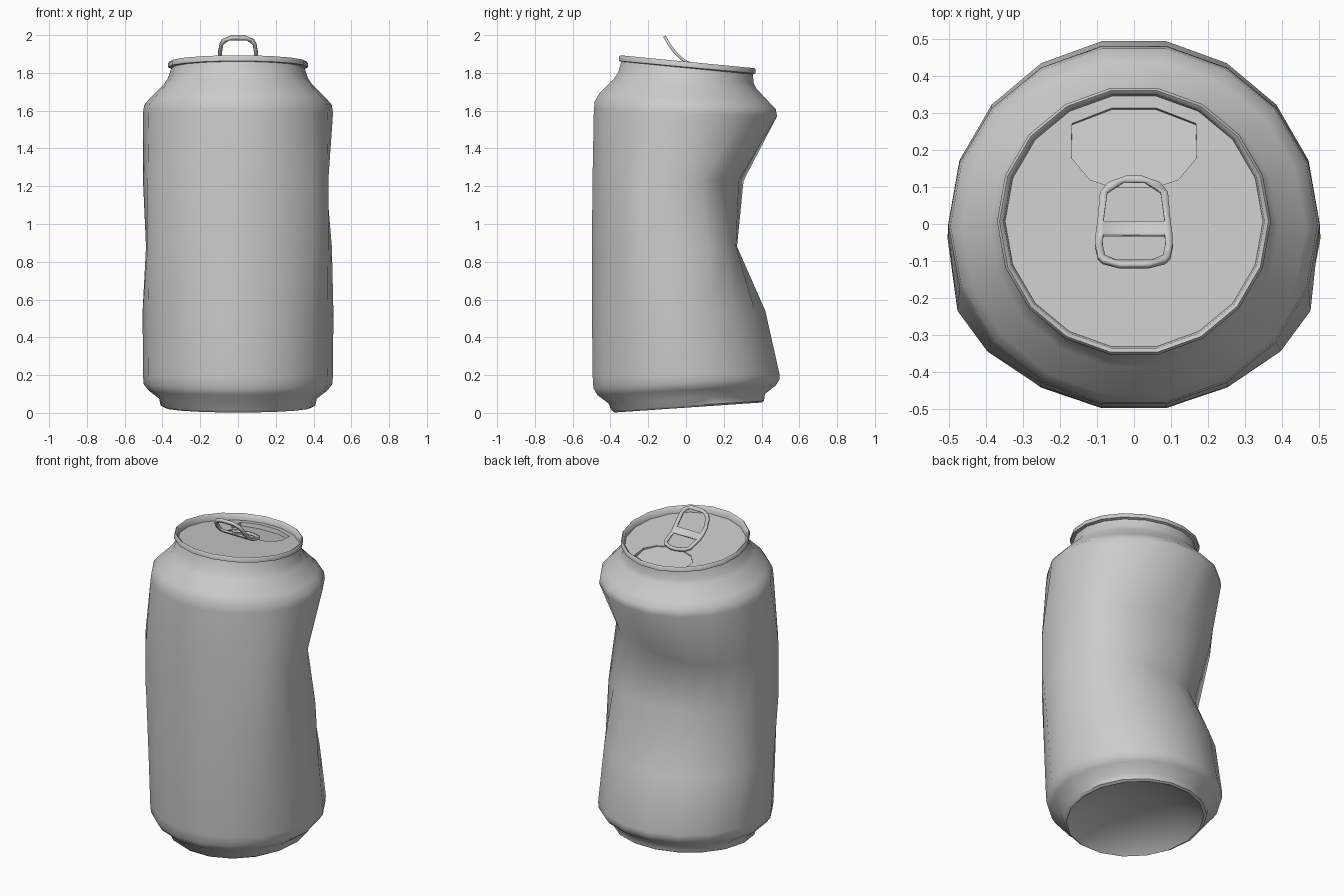
import bpy
import bmesh
from math import cos, sin, radians

if "Cube" in bpy.data.objects:
    bpy.data.objects.remove(bpy.data.objects["Cube"])

SIDES = 18


def finish(name, bm, angle):
    bmesh.ops.recalc_face_normals(bm, faces=bm.faces)
    mesh = bpy.data.meshes.new(name)
    bm.to_mesh(mesh)
    bm.free()
    obj = bpy.data.objects.new(name, mesh)
    bpy.context.collection.objects.link(obj)
    bpy.ops.object.select_all(action='DESELECT')
    obj.select_set(True)
    bpy.context.view_layer.objects.active = obj
    bpy.ops.object.shade_smooth_by_angle(angle=radians(angle))
    return obj


def ring(yl, zl, yr, zr, rx):
    """Tilted ring running from its front point (yl, zl) to its back point (yr, zr)."""
    pts = []
    for i in range(SIDES):
        a = radians(360 / SIDES * i)
        t = 0.5 + 0.5 * sin(a) / sin(radians(80))
        pts.append((rx * cos(a), yl + (yr - yl) * t, zl + (zr - zl) * t))
    return pts


def dented(z, yl, back):
    """Ring with a crushed back half (listed from +x round to -x) and bulging front."""
    front = [(.478, -.235), (.397, -.345), (.255, -.44), (.09, yl)]
    front = [(-x, y) for x, y in front] + front[::-1]
    return [(x, y, z) for x, y in back + front]


# Crushed cross-sections: the crease runs from upper right to lower left
dent_low = [(.497, -.03), (.455, .12), (.36, .21), (.22, .265), (.08, .27),
            (-.09, .25), (-.23, .20), (-.34, .13), (-.43, .05), (-.487, -.04)]
dent_high = [(.467, -.035), (.43, .08), (.34, .17), (.22, .235), (.08, .28),
             (-.09, .305), (-.245, .30), (-.37, .24), (-.465, .12), (-.503, -.03)]

# Can body: underside dome, foot, wall, shoulder, neck and rolled rim
rings = [
    ring(-.13, .115, .15, .133, .14),
    ring(-.27, .075, .29, .11, .28),
    ring(-.36, .02, .38, .066, .37),
    ring(-.38, .002, .40, .055, .39),
    ring(-.395, .015, .413, .063, .41),
    ring(-.41, .05, .418, .10, .417),
    ring(-.47, .095, .475, .145, .475),
    ring(-.490, .13, .494, .175, .499),
    ring(-.494, .19, .495, .205, .503),
    ring(-.498, .54, .42, .54, .505),
    dented(.88, -.498, dent_low),
    dented(1.23, -.495, dent_high),
    ring(-.488, 1.60, .482, 1.57, .503),
    ring(-.483, 1.65, .475, 1.61, .497),
    ring(-.46, 1.69, .44, 1.645, .465),
    ring(-.385, 1.765, .37, 1.72, .39),
    ring(-.36, 1.80, .358, 1.745, .37),
    ring(-.342, 1.86, .354, 1.792, .352),
    ring(-.354, 1.863, .368, 1.797, .371),
    ring(-.354, 1.885, .368, 1.818, .371),
    ring(-.347, 1.893, .361, 1.825, .364),
    ring(-.336, 1.885, .350, 1.817, .353),
    ring(-.332, 1.852, .346, 1.787, .349),
]
bm = bmesh.new()
loops = [[bm.verts.new(p) for p in r] for r in rings]
for a, b in zip(loops, loops[1:]):
    for i in range(SIDES):
        j = (i + 1) % SIDES
        bm.faces.new((a[i], a[j], b[j], b[i]))
centre = bm.verts.new((0, .01, .135))
for i in range(SIDES):
    bm.faces.new((loops[0][(i + 1) % SIDES], loops[0][i], centre))
finish("can_body", bm, 50)


# Lid panel with the mouth opening
def panel_z(y):
    return 1.8205 - 0.096 * y


half = [(.06, .314), (.168, .272), (.17, .18), (.12, .12), (.06, .10)]
mouth = half + [(-x, y) for x, y in reversed(half)]


def closed_loop(bm, pts):
    vs = [bm.verts.new(p) for p in pts]
    return vs, [bm.edges.new((vs[i], vs[i - 1])) for i in range(len(vs))]


bm = bmesh.new()
_, outer = closed_loop(bm, rings[-1])
hole, inner = closed_loop(bm, [(x, y, panel_z(y)) for x, y in mouth])
bmesh.ops.triangle_fill(bm, edges=outer + inner, use_beauty=True,
                        normal=(0, 0, 1))
# Mouth flap, pressed down a little at its far end
flap = [bm.verts.new((x * .998, y - (y - .1) * .02,
                      panel_z(y) - .004 - .1 * (y - .1))) for x, y in mouth]
for i in range(len(hole)):
    bm.faces.new((hole[i - 1], hole[i], flap[i], flap[i - 1]))
bm.faces.new(flap)
finish("lid_panel", bm, 20)

# Pull tab: rows of (y, z, half width, half width of the finger hole)
rows = [
    (.130, 1.822, .020, .010),
    (.112, 1.826, .070, .030),
    (.085, 1.832, .092, .072),
    (.005, 1.856, .099, .083),
    (-.030, 1.880, .104, .083),
    (-.060, 1.910, .105, .085),
    (-.090, 1.952, .098, .078),
    (-.102, 1.974, .085, .050),
    (-.114, 1.994, .040, .020),
]
bars = {0, 3, 7}
bm = bmesh.new()
grid = [[bm.verts.new((x, y, z)) for x in (-w, -h, h, w)] for y, z, w, h in rows]
for r, (a, b) in enumerate(zip(grid, grid[1:])):
    for c in range(3):
        if c != 1 or r in bars:
            bm.faces.new((a[c], a[c + 1], b[c + 1], b[c]))
tab = finish("pull_tab", bm, 40)
thick = tab.modifiers.new("thickness", 'SOLIDIFY')
thick.thickness = 0.015
thick.offset = 0
